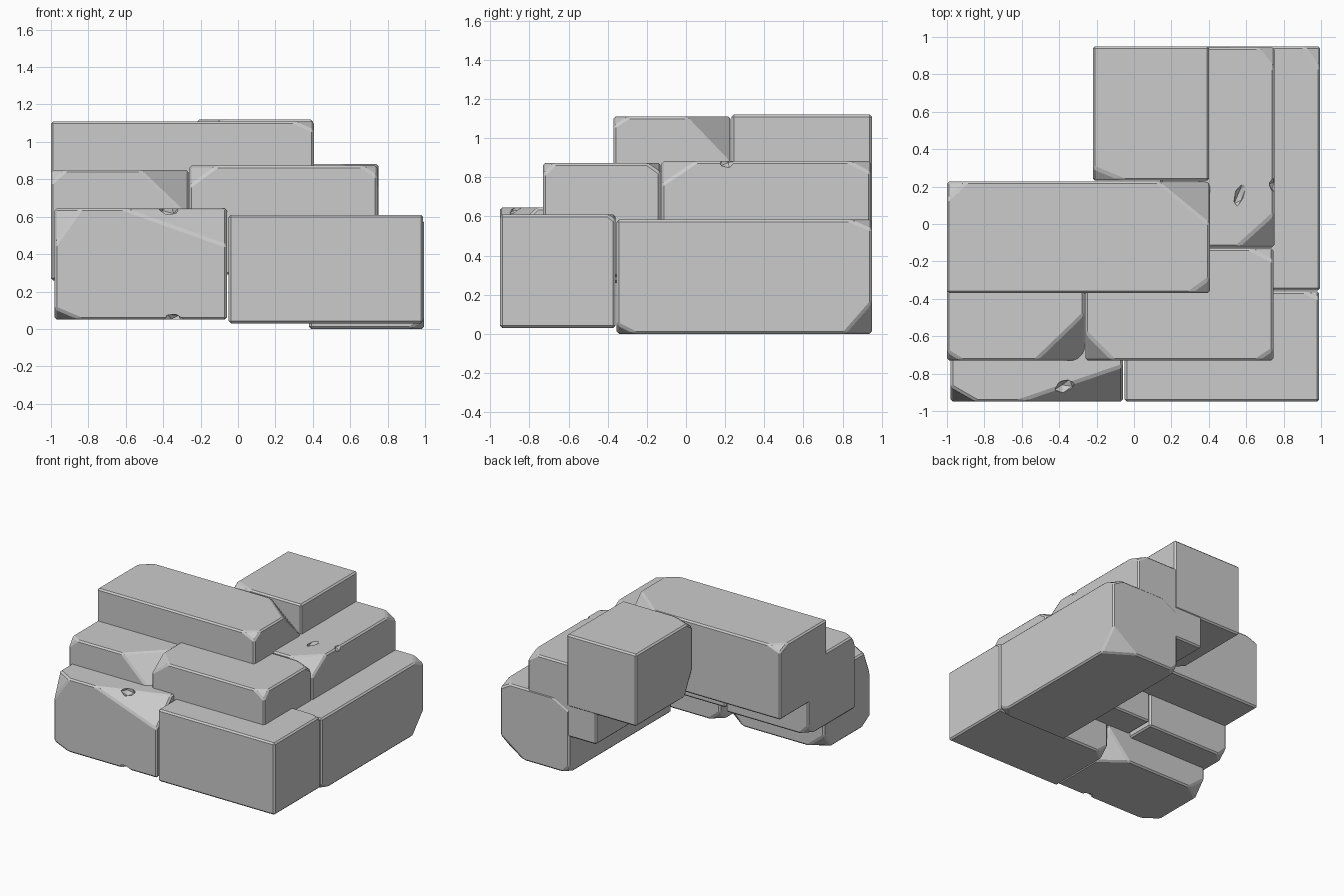
import bpy, bmesh
from mathutils import Vector

if "Cube" in bpy.data.objects:
    bpy.data.objects.remove(bpy.data.objects["Cube"])


def block(name, lo, hi, cuts):
    """Stone block; each cut = (corner signs, distance along x, y, z) knocks off a corner."""
    bm = bmesh.new()
    bmesh.ops.create_cube(bm, size=1)
    lo, hi = Vector(lo), Vector(hi)
    for v in bm.verts:
        v.co = Vector([(a + b) / 2 + c * (b - a) for a, b, c in zip(lo, hi, v.co)])
    for signs, dist in cuts:
        s = [1 if c == "+" else -1 for c in signs]
        corner = Vector([hi[i] if s[i] > 0 else lo[i] for i in range(3)])
        normal = Vector([s[i] / dist[i] for i in range(3)])
        point = corner - Vector((s[0] * dist[0], 0, 0))
        geom = bm.verts[:] + bm.edges[:] + bm.faces[:]
        res = bmesh.ops.bisect_plane(bm, geom=geom, dist=1e-5, plane_co=point,
                                     plane_no=normal.normalized(), clear_outer=True)
        rim = [e for e in res["geom_cut"] if isinstance(e, bmesh.types.BMEdge)]
        bmesh.ops.contextual_create(bm, geom=rim)
    bmesh.ops.recalc_face_normals(bm, faces=bm.faces[:])
    me = bpy.data.meshes.new(name)
    bm.to_mesh(me)
    bm.free()
    ob = bpy.data.objects.new(name, me)
    bpy.context.collection.objects.link(ob)
    bev = ob.modifiers.new("worn_edges", "BEVEL")
    bev.width, bev.segments, bev.limit_method = 0.012, 1, "ANGLE"
    bev.angle_limit = 0.4
    return ob


def chip(ob, loc, size, turn=0.0):
    """Small faceted nick cut into a block."""
    bpy.ops.mesh.primitive_ico_sphere_add(subdivisions=1, radius=1, location=loc,
                                          rotation=(0.3, 0.2, turn))
    c = bpy.context.object
    c.name = ob.name + "_chip_cutter"
    c.scale = size
    c.hide_render = True
    c.hide_set(True)
    m = ob.modifiers.new("chip", "BOOLEAN")
    m.operation, m.object, m.solver = "DIFFERENCE", c, "EXACT"


# bottom course
fl = block("bottom_front_left_stone", (-0.98, -0.95, 0.05), (-0.06, -0.36, 0.645), [
    ("--+", (0.14, 0.08, 0.20)), ("+-+", (0.56, 0.19, 0.20)),
    ("---", (0.14, 0.10, 0.06)), ("-+-", (0.15, 0.10, 0.12)),
    ("-++", (0.10, 0.08, 0.08)), ("++-", (0.20, 0.15, 0.22))])
block("bottom_front_right_stone", (-0.05, -0.95, 0.03), (0.99, -0.36, 0.61), [
    ("+++", (0.08, 0.04, 0.03)), ("-+-", (0.10, 0.08, 0.08))])
block("bottom_right_stone", (0.38, -0.355, 0.0), (0.995, 0.95, 0.583), [
    ("++-", (0.22, 0.14, 0.16)), ("+++", (0.09, 0.12, 0.05)),
    ("+--", (0.08, 0.10, 0.05)), ("-++", (0.15, 0.08, 0.08)),
    ("-+-", (0.06, 0.06, 0.06))])

# middle course
block("middle_left_stone", (-1.0, -0.73, 0.26), (-0.265, -0.13, 0.85), [
    ("+-+", (0.26, 0.25, 0.25)), ("--+", (0.08, 0.05, 0.07)),
    ("-+-", (0.08, 0.08, 0.08))])
block("middle_front_stone", (-0.26, -0.73, 0.29), (0.745, -0.13, 0.873), [
    ("--+", (0.15, 0.15, 0.11)), ("+-+", (0.09, 0.06, 0.06)),
    ("+++", (0.13, 0.07, 0.05))])
mr = block("middle_right_stone", (0.14, -0.125, 0.295), (0.75, 0.945, 0.882), [
    ("+-+", (0.20, 0.18, 0.12)), ("+++", (0.09, 0.12, 0.06)),
    ("-++", (0.08, 0.06, 0.06))])

# top course
block("top_left_stone", (-1.0, -0.37, 0.525), (0.405, 0.228, 1.11), [
    ("+++", (0.28, 0.23, 0.24)), ("+-+", (0.11, 0.08, 0.05)),
    ("-++", (0.11, 0.10, 0.04))])
block("top_back_stone", (-0.22, 0.232, 0.54), (0.402, 0.95, 1.12), [
    ("--+", (0.17, 0.07, 0.05)), ("---", (0.10, 0.10, 0.20))])

# nicks in the stones
chip(mr, (0.57, 0.17, 0.895), (0.03, 0.09, 0.035), -0.3)
chip(mr, (0.755, 0.21, 0.885), (0.035, 0.045, 0.04))
chip(fl, (-0.37, -0.87, 0.64), (0.06, 0.04, 0.05), 0.4)
chip(fl, (-0.34, -0.95, 0.05), (0.06, 0.05, 0.03))
